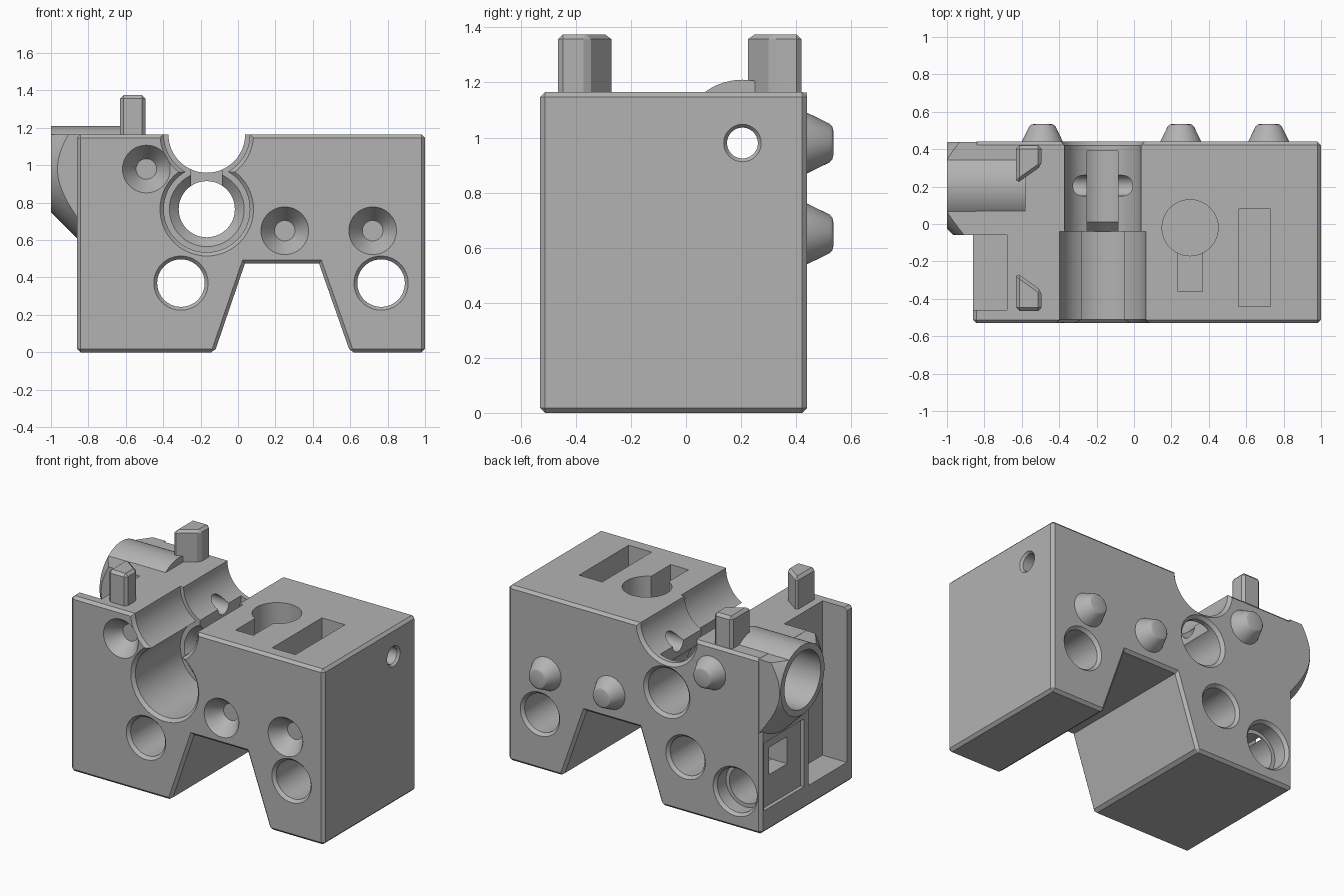
import bpy, bmesh, math
from mathutils import Vector

cube = bpy.data.objects.get("Cube")
if cube:
    bpy.data.objects.remove(cube, do_unlink=True)

grey = bpy.data.materials.new("plain grey")
grey.use_nodes = True
COLOUR = (0.45, 0.45, 0.45, 1)
grey.diffuse_color = COLOUR
grey.node_tree.nodes["Principled BSDF"].inputs["Base Color"].default_value = COLOUR


def finish(name, bm):
    bmesh.ops.recalc_face_normals(bm, faces=bm.faces)
    mesh = bpy.data.meshes.new(name)
    bm.to_mesh(mesh)
    bm.free()
    mesh.materials.append(grey)
    ob = bpy.data.objects.new(name, mesh)
    bpy.context.collection.objects.link(ob)
    return ob


def turned(name, axis, u, v, rings, sides=64):
    """Solid of revolution along x or y; rings are (radius, position) pairs."""
    bm = bmesh.new()
    loops = []
    for r, t in rings:
        loop = []
        for i in range(sides):
            a = 2 * math.pi * i / sides
            p, z = u + r * math.cos(a), v + r * math.sin(a)
            loop.append(bm.verts.new((t, p, z) if axis == "x" else (p, t, z)))
        loops.append(loop)
    for a, b in zip(loops, loops[1:]):
        for i in range(sides):
            j = (i + 1) % sides
            bm.faces.new((a[i], a[j], b[j], b[i]))
    bm.faces.new(loops[0])
    bm.faces.new(loops[-1])
    return finish(name, bm)


def prism(name, points, axis, low, high, bevel=0, skip=None):
    """Extruded outline in the xz plane (axis y) or xy plane (axis z)."""
    bm = bmesh.new()
    put = (lambda p, t: (p[0], t, p[1])) if axis == "y" else (lambda p, t: (p[0], p[1], t))
    face = bm.faces.new([bm.verts.new(put(p, low)) for p in points])
    up = bmesh.ops.extrude_face_region(bm, geom=[face])
    moved = [g for g in up["geom"] if isinstance(g, bmesh.types.BMVert)]
    bmesh.ops.translate(bm, verts=moved, vec=Vector(put((0, 0), high - low)))
    bmesh.ops.recalc_face_normals(bm, faces=bm.faces)
    if bevel:
        edges = [e for e in bm.edges if not (skip and skip(e))]
        bmesh.ops.bevel(bm, geom=edges, offset=bevel, segments=1, affect="EDGES")
    return finish(name, bm)


def box(name, x, y, z):
    pts = [(x[0], y[0]), (x[1], y[0]), (x[1], y[1]), (x[0], y[1])]
    return prism(name, pts, "z", *z)


def combine(target, tool, operation):
    mod = target.modifiers.new(tool.name, "BOOLEAN")
    mod.operation = operation
    mod.solver = "EXACT"
    mod.object = tool
    bpy.context.view_layer.objects.active = target
    bpy.ops.object.modifier_apply(modifier=mod.name)
    bpy.data.objects.remove(tool, do_unlink=True)


FRONT, BACK, TOP = -0.53, 0.44, 1.165
CX, BORE_Z = -0.167, 0.765          # channel and main bore
TUBE_Y, TUBE_Z = 0.205, 0.98        # side tube and cross hole

# Block with a trapezoid passage underneath
outline = [(-0.86, 0), (-0.125, 0), (0.037, 0.475), (0.433, 0.475),
           (0.6, 0), (1, 0), (1, TOP), (-0.86, TOP)]
inner = lambda e: all(abs(v.co.z - 0.475) < 0.01 for v in e.verts) and \
    abs(e.verts[0].co.x - e.verts[1].co.x) < 0.01
body = prism("block", outline, "y", FRONT, BACK, 0.018, inner)

# Side tube with a flared, trimmed root
combine(body, box("step", (-0.9, -0.84), (-0.5, -0.47), (1.3, 1.4)), "DIFFERENCE")
flare = turned("flare", "x", TUBE_Y, TUBE_Z, [(0.23, -1), (0.39, -0.84)])
combine(flare, box("trim", (-1.1, -0.7), (-0.06, BACK - 0.001), (0.3, TOP - 0.001)), "INTERSECT")
combine(body, flare, "UNION")
combine(body, turned("tube", "x", TUBE_Y, TUBE_Z, [(0.23, -1), (0.23, -0.58)]), "UNION")

cuts = [
    # Open channel along the top
    turned("channel", "y", CX, TOP, [
        (0.27, FRONT - 0.02), (0.23, FRONT + 0.02), (0.23, -0.04), (0.205, -0.04),
        (0.205, BACK - 0.02), (0.245, BACK + 0.02)]),
    # Main bore, wide in front and stepped behind
    turned("bore", "y", CX, BORE_Z, [
        (0.27, FRONT - 0.02), (0.23, FRONT + 0.02), (0.23, -0.04), (0.2, -0.04),
        (0.15, 0.01), (0.15, BACK - 0.02), (0.19, BACK + 0.02)]),
    box("bore_slot", (-0.25, -0.085), (-0.05, 0.39), (BORE_Z, 1.1)),
    # Tube bore and cross hole
    turned("tube_bore", "x", TUBE_Y, TUBE_Z, [(0.19, -1.1), (0.19, -0.62)]),
    turned("cross_hole", "x", TUBE_Y, TUBE_Z, [(0.056, -0.7), (0.056, 0.985), (0.076, 1.01)]),
    # Blind counterbored hole in the back
    turned("blind_hole", "y", -0.67, 0.24, [
        (0.18, BACK + 0.02), (0.145, BACK - 0.02), (0.145, 0.33), (0.12, 0.33), (0.12, 0.1)]),
    # Left side pockets
    box("side_recess", (-1.1, -0.68), (-0.46, -0.06), (0.14, 1.4)),
    box("side_panel", (-1.1, -0.835), (-0.01, 0.41), (0.15, 0.6)),
    box("side_window", (-1.1, -0.7), (0.13, 0.32), (0.35, 0.53)),
    # Keyhole and slot in the top
    prism("key_round", [(0.3 + 0.15 * math.cos(i * math.pi / 24),
                         -0.02 + 0.15 * math.sin(i * math.pi / 24)) for i in range(48)],
          "z", 0.82, 1.3),
    box("key_slot", (0.235, 0.365), (-0.36, -0.05), (0.9, 1.3)),
    box("top_slot", (0.56, 0.73), (-0.44, 0.08), (0.85, 1.3)),
]
# Through holes with chamfered rims
for x in (-0.305, 0.765):
    cuts.append(turned("through_hole", "y", x, 0.37, [
        (0.163, FRONT - 0.02), (0.127, FRONT + 0.02),
        (0.127, BACK - 0.02), (0.163, BACK + 0.02)]))

# Locating pins on the back and matching sockets in front
PINS = ((-0.49, 0.98), (0.25, 0.65), (0.72, 0.65))
pins = []
for i, (x, z) in enumerate(PINS):
    cuts.append(turned("socket", "y", x, z, [
        (0.142, FRONT - 0.02), (0.055, FRONT + 0.1)], 48))
    pins.append(turned(f"locating_pin_{i + 1}", "y", x, z, [
        (0.11, BACK - 0.01), (0.11, BACK), (0.07, 0.522), (0.06, 0.531), (0.045, 0.535)], 48))
for cutter in cuts:
    combine(body, cutter, "DIFFERENCE")

# Slanted pegs on top
pegs = []
for name, mid, s in (("front_peg", -0.465, 1), ("back_peg", 0.42, -1)):
    pts = [(-0.63, mid), (-0.495, mid), (-0.495, mid + s * 0.11), (-0.63, mid + s * 0.205)]
    pegs.append(prism(name, pts, "z", 1.13, 1.375, 0.018))

# Smooth curved walls, keep edges crisp
bpy.ops.object.select_all(action="DESELECT")
for ob in [body] + pins:
    ob.select_set(True)
bpy.context.view_layer.objects.active = body
bpy.ops.object.shade_smooth_by_angle(angle=math.radians(25))
